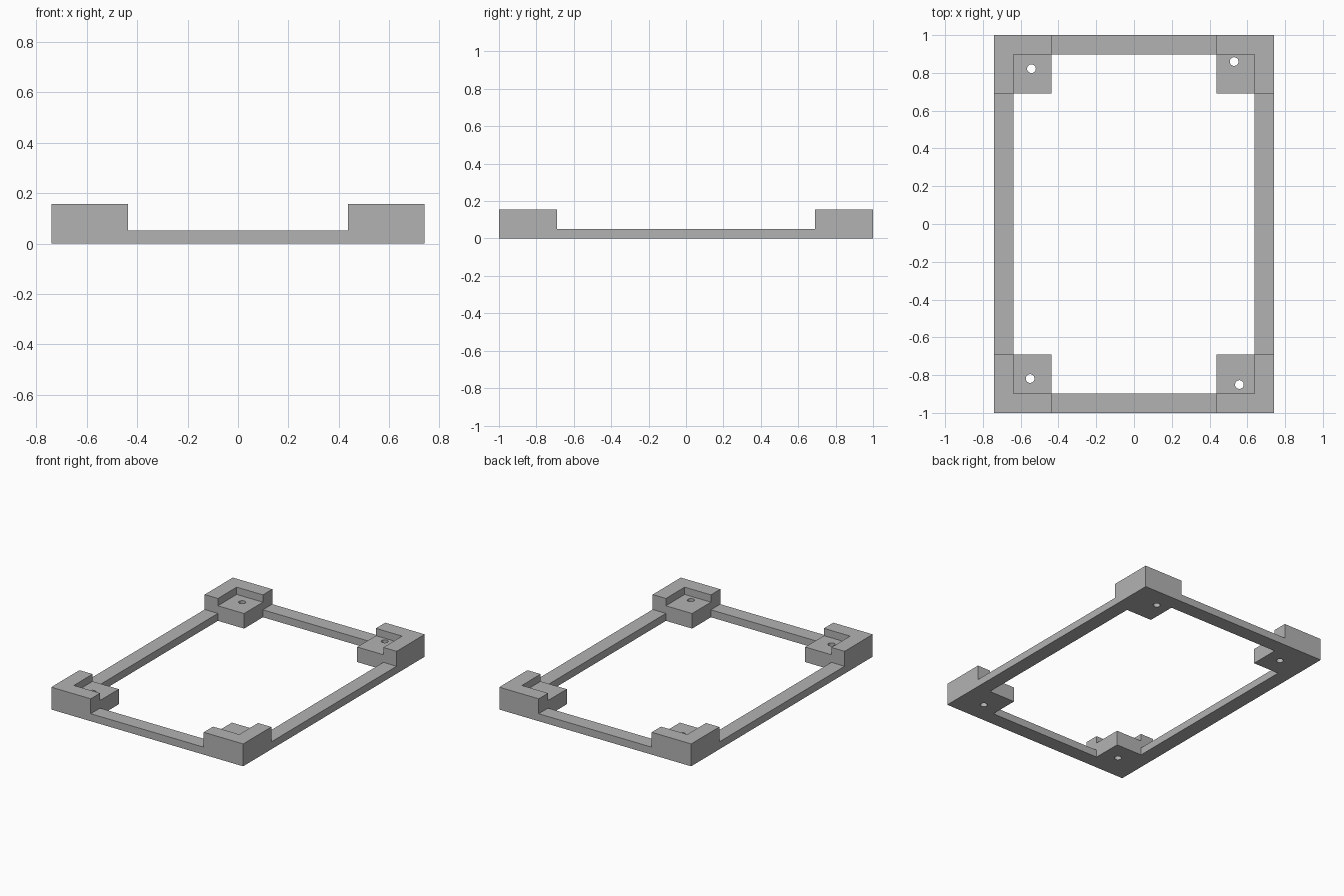
import bpy

cube = bpy.data.objects.get("Cube")
if cube:
    bpy.data.objects.remove(cube, do_unlink=True)

HALF_X, HALF_Y = 0.74, 1.0        # outer size
IN_X, IN_Y = 0.638, 0.897         # inside of the rails
BLOCK_X, BLOCK_Y = 0.436, 0.69    # inner edges of the corner blocks
RAIL_Z, FLOOR_Z, TOP_Z = 0.052, 0.105, 0.156
OVER = 0.2                        # cutter overshoot

grey = bpy.data.materials.new("plain grey")
grey.use_nodes = True
colour = (0.45, 0.45, 0.45, 1)
grey.diffuse_color = colour
grey.node_tree.nodes["Principled BSDF"].inputs["Base Color"].default_value = colour


def box(name, half_x, half_y, z0, z1):
    bpy.ops.mesh.primitive_cube_add(size=1, location=(0, 0, (z0 + z1) / 2))
    obj = bpy.context.object
    obj.name = name
    obj.scale = (2 * half_x, 2 * half_y, z1 - z0)
    bpy.ops.object.transform_apply(location=True, rotation=False, scale=True)
    obj.data.materials.append(grey)
    return obj


def cut(target, cutter):
    cutter.hide_render = True
    mod = target.modifiers.new("cut", 'BOOLEAN')
    mod.operation = 'DIFFERENCE'
    mod.solver = 'EXACT'
    mod.object = cutter
    bpy.context.view_layer.objects.active = target
    bpy.ops.object.modifier_apply(modifier=mod.name)
    bpy.data.objects.remove(cutter, do_unlink=True)


frame = box("corner_frame", HALF_X, HALF_Y, 0, TOP_Z)

# Cross-shaped opening between the corner blocks
cut(frame, box("opening_long", BLOCK_X, IN_Y, -OVER, TOP_Z + OVER))
cut(frame, box("opening_wide", IN_X, BLOCK_Y, -OVER, TOP_Z + OVER))

# Lower the rails between the corners
cut(frame, box("end_rail_trim", BLOCK_X, HALF_Y + OVER, RAIL_Z, TOP_Z + OVER))
cut(frame, box("side_rail_trim", HALF_X + OVER, BLOCK_Y, RAIL_Z, TOP_Z + OVER))

# Recessed seats in all four corners
cut(frame, box("seat_pocket", IN_X, IN_Y, FLOOR_Z, TOP_Z + OVER))

# Screw holes, each at its own place
for x, y in ((-0.543, 0.822), (0.53, 0.86), (-0.55, -0.818), (0.558, -0.85)):
    bpy.ops.mesh.primitive_cylinder_add(vertices=32, radius=0.023, depth=1,
                                        location=(x, y, 0))
    hole = bpy.context.object
    hole.name = "screw_hole"
    hole.data.materials.append(grey)
    cut(frame, hole)
